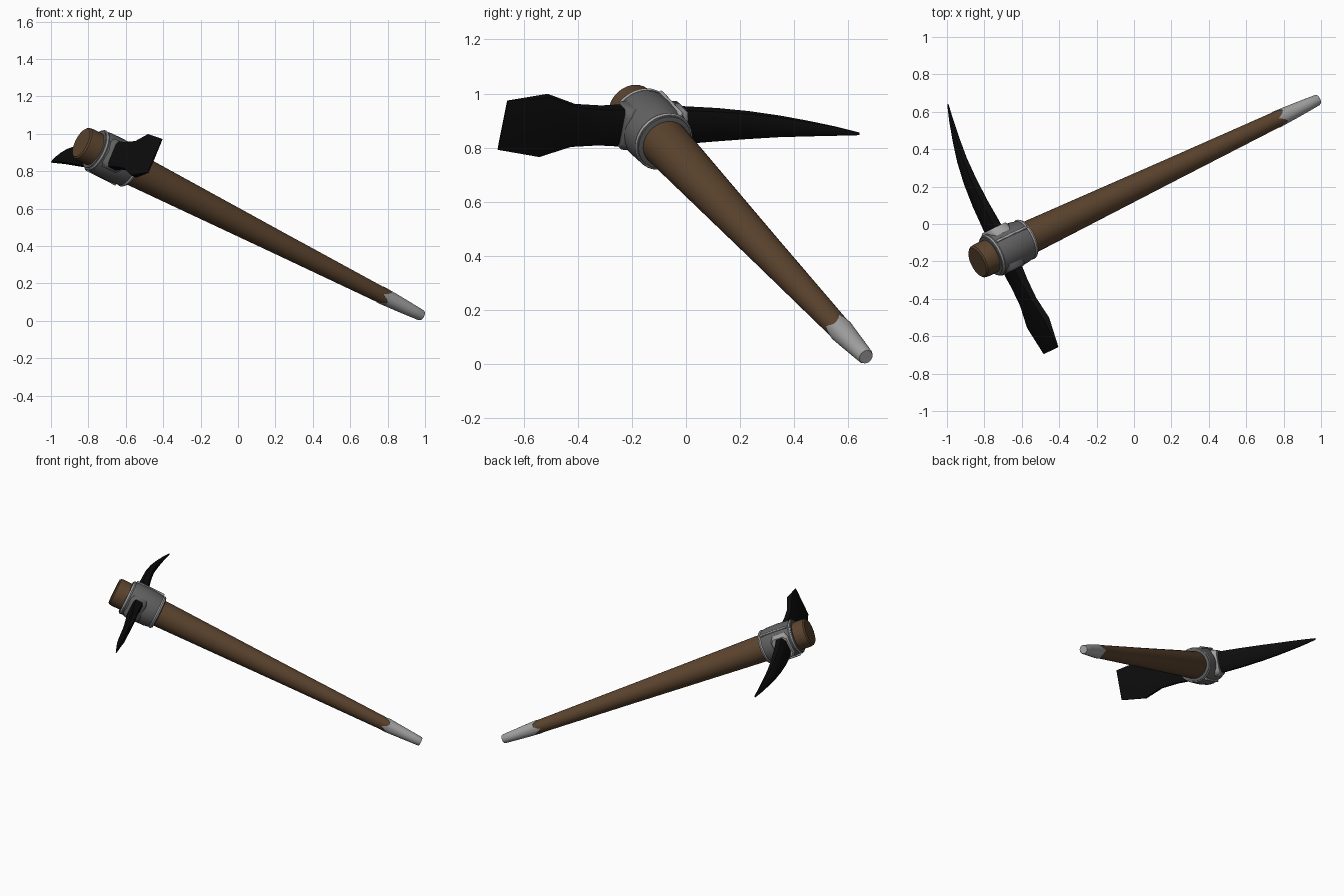
import bpy, bmesh, math
from mathutils import Vector, Matrix

if "Cube" in bpy.data.objects:
    bpy.data.objects.remove(bpy.data.objects["Cube"])

# Tool frame: u runs down the handle, h along the head towards the spike, w is up
BUTT = Vector((-0.838, -0.205, 0.953))
TIP = Vector((0.985, 0.665, 0.027))
LENGTH = (TIP - BUTT).length
U = (TIP - BUTT).normalized()
H = Vector((-U.y, U.x, 0)).normalized()
W = U.cross(H)
S0 = 0.17                                   # handle distance of the head centre
FRAME = Matrix((U, H, W)).transposed().to_4x4()
FRAME.translation = BUTT + U * S0


def material(name, rgb):
    m = bpy.data.materials.new(name)
    m.diffuse_color = (*rgb, 1)
    m.use_nodes = True
    m.node_tree.nodes["Principled BSDF"].inputs["Base Color"].default_value = m.diffuse_color
    return m


WOOD = material("wood", (0.105, 0.057, 0.027))
IRON = material("black_iron", (0.004, 0.004, 0.004))
STEEL = material("dark_steel", (0.12, 0.12, 0.12))
TRIM = material("light_steel", (0.36, 0.36, 0.36))


def finish(name, bm, mat, angle=35, bevel=0):
    bmesh.ops.recalc_face_normals(bm, faces=bm.faces)
    me = bpy.data.meshes.new(name)
    bm.to_mesh(me)
    bm.free()
    me.materials.append(mat)
    ob = bpy.data.objects.new(name, me)
    bpy.context.collection.objects.link(ob)
    ob.matrix_world = FRAME
    if bevel:
        b = ob.modifiers.new("bevel", 'BEVEL')
        b.width, b.segments = bevel, 2
    bpy.ops.object.select_all(action='DESELECT')
    ob.select_set(True)
    bpy.context.view_layer.objects.active = ob
    bpy.ops.object.shade_smooth_by_angle(angle=math.radians(angle))
    return ob


def skin(rings, closed=False):
    """Bridge rings of points; cap the ends, or join last to first."""
    bm = bmesh.new()
    loops = [[bm.verts.new(p) for p in r] for r in rings]
    pairs = list(zip(loops, loops[1:]))
    if closed:
        pairs.append((loops[-1], loops[0]))
    else:
        bm.faces.new(loops[0])
        bm.faces.new(loops[-1])
    for a, b in pairs:
        n = len(a)
        for i in range(n):
            bm.faces.new((a[i], a[(i + 1) % n], b[(i + 1) % n], b[i]))
    return bm


def lathe(name, profile, mat, segs=32, closed=False, edge=None):
    """Turn (distance, radius) pairs round the handle; edge shapes the first rings."""
    rings = []
    for k, (s, r) in enumerate(profile):
        ring = []
        for i in range(segs):
            a = 2 * math.pi * i / segs
            ds = edge(a) if edge and k < 2 else 0
            rr = r - ds * 0.025
            ring.append((s - S0 + ds, rr * math.cos(a), rr * math.sin(a)))
        rings.append(ring)
    return finish(name, skin(rings, closed), mat)


def loft(name, sections, mat, chamfer, angle):
    """Chamfered rectangles (h, centre u, half u, half w) along the head."""
    rings = []
    for h, c, a, b in sections:
        p, q = a * (1 - chamfer), b * (1 - chamfer)
        rings.append([(c + x, h, z) for x, z in (
            (a, -q), (a, q), (p, b), (-p, b), (-a, q), (-a, -q), (-p, -b), (p, -b))])
    return finish(name, skin(rings), mat, angle)


# Wooden handle
lathe("handle", [(0, 0.083), (0.008, 0.091), (0.03, 0.094), (0.35, 0.089),
                 (1.27, 0.062), (1.98, 0.043), (LENGTH - 0.01, 0.026)], WOOD)

# Metal tip with a scalloped, four-pointed edge
lathe("tip_cap", [(1.99, 0.041), (1.99, 0.0455), (2.07, 0.040), (2.15, 0.0345),
                  (LENGTH - 0.01, 0.030), (LENGTH, 0.026)], TRIM, 48,
      edge=lambda a: -0.045 * (1 - abs(math.sin(2 * a))))

# Sleeve holding the head, with a rim at each end
lathe("sleeve", [(0.085, 0.09), (0.085, 0.108), (0.12, 0.117), (0.2, 0.12),
                 (0.27, 0.117), (0.325, 0.106), (0.33, 0.085)], STEEL)
for name, s, r in (("butt_rim", 0.098, 0.114), ("handle_rim", 0.312, 0.111)):
    lathe(name, [(s - 0.008, r - 0.01), (s - 0.008, r), (s, r + 0.004),
                 (s + 0.008, r), (s + 0.008, r - 0.01)], TRIM, closed=True)

# Raised strips along the sleeve beside the spike
for name, sign in (("upper_strip", 1), ("lower_strip", -1)):
    bm = bmesh.new()
    bmesh.ops.create_cube(bm, size=1)
    bmesh.ops.transform(bm, matrix=Matrix.Translation((0.035, 0.055, 0.102 * sign))
                        @ Matrix.Rotation(-sign * 0.48, 4, 'X')
                        @ Matrix.Diagonal((0.20, 0.014, 0.022, 1)), verts=bm.verts)
    finish(name, bm, TRIM, bevel=0.004)

# Collars where the head leaves the sleeve
loft("spike_collar", [(0.06, 0.005, 0.062, 0.085), (0.115, 0.005, 0.06, 0.082),
                      (0.128, 0.005, 0.052, 0.074)], TRIM, 0.3, 50)
loft("blade_collar", [(-0.06, 0, 0.06, 0.085), (-0.112, 0, 0.056, 0.08),
                      (-0.122, 0, 0.048, 0.072)], STEEL, 0.3, 50)

# Curved spike
loft("spike", [(0.0, 0, 0.04, 0.07), (0.14, -0.002, 0.037, 0.068),
               (0.28, -0.006, 0.032, 0.06), (0.41, -0.003, 0.027, 0.05),
               (0.53, 0.008, 0.021, 0.039), (0.64, 0.028, 0.015, 0.028),
               (0.74, 0.05, 0.009, 0.017), (0.83, 0.074, 0.003, 0.005)], IRON, 0.45, 50)

# Flared cutting blade
loft("blade", [(0.0, 0, 0.035, 0.072), (-0.13, 0, 0.032, 0.074), (-0.2, 0, 0.027, 0.072),
               (-0.31, 0, 0.022, 0.080), (-0.43, 0, 0.022, 0.121),
               (-0.596, -0.002, 0.004, 0.099)], IRON, 0.25, 30)
